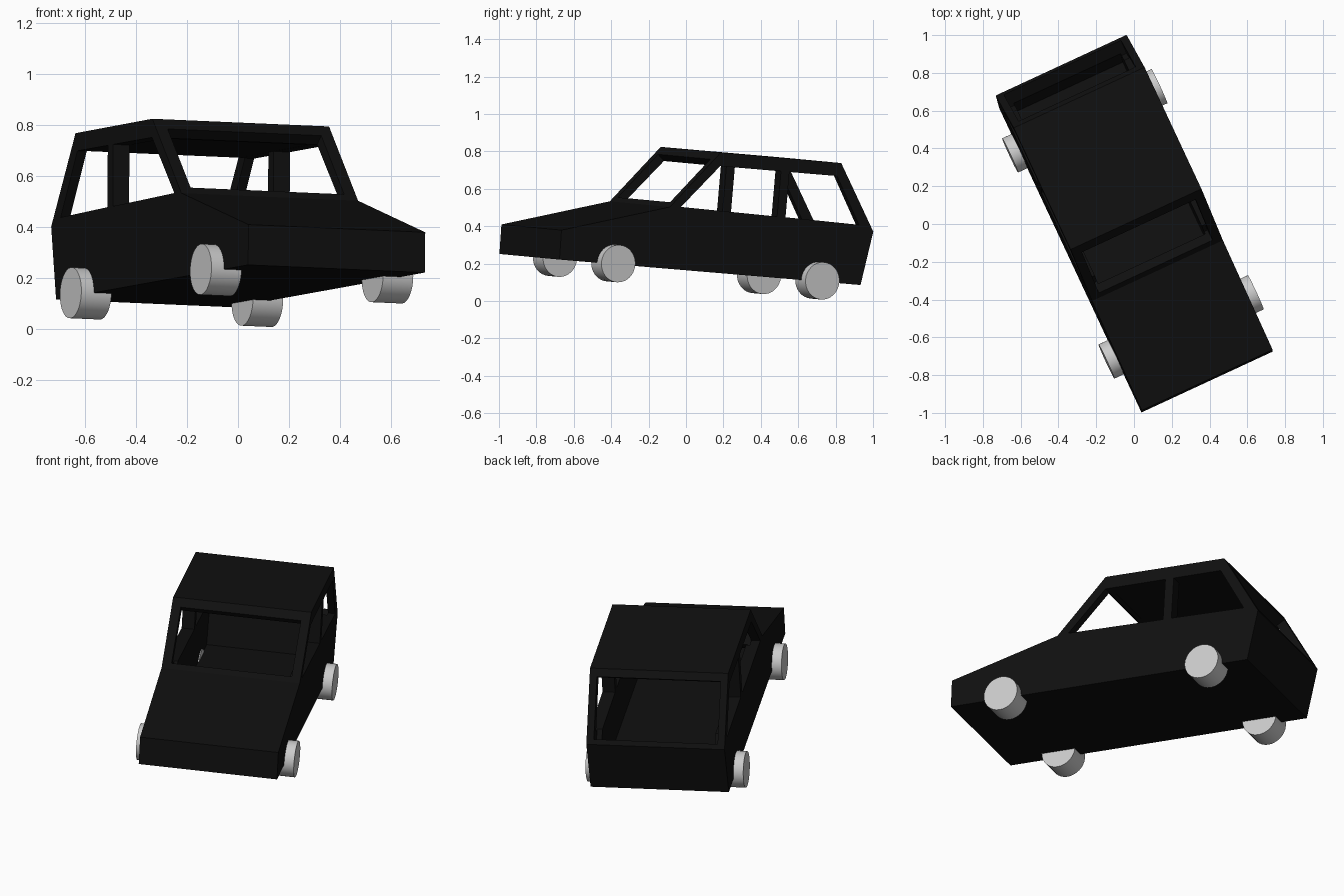
import bpy, bmesh
from mathutils import Vector, Matrix

if "Cube" in bpy.data.objects:
    bpy.data.objects.remove(bpy.data.objects["Cube"])

# The whole car is yawed, with a slight nose-up pitch and roll
X = Vector((0.9065, 0.4204, -0.0394)).normalized()
Z = X.cross(Vector((-0.428, 0.901, -0.076))).normalized()
Y = Z.cross(X)
POSE = Matrix((X, Y, Z)).transposed().to_4x4() @ Matrix.Translation((-0.0115, 0, 0))

HALF = 0.382    # half body width
WALL = 0.07     # wall thickness


def prism(name, profile, x0, x1):
    """Extrude a (y, z) side profile from x0 to x1."""
    bm = bmesh.new()
    face = bm.faces.new([bm.verts.new((x0, y, z)) for y, z in profile])
    new = bmesh.ops.extrude_face_region(bm, geom=[face])["geom"]
    verts = [v for v in new if isinstance(v, bmesh.types.BMVert)]
    bmesh.ops.translate(bm, verts=verts, vec=(x1 - x0, 0, 0))
    bmesh.ops.recalc_face_normals(bm, faces=bm.faces)
    mesh = bpy.data.meshes.new(name)
    bm.to_mesh(mesh)
    bm.free()
    obj = bpy.data.objects.new(name, mesh)
    bpy.context.collection.objects.link(obj)
    return obj


def cut(target, cutter):
    """Apply a boolean difference and drop the cutter."""
    mod = target.modifiers.new("cut", 'BOOLEAN')
    mod.operation = 'DIFFERENCE'
    mod.solver = 'EXACT'
    mod.object = cutter
    bpy.context.view_layer.objects.active = target
    bpy.ops.object.modifier_apply(modifier=mod.name)
    bpy.data.objects.remove(cutter)


def slab(a, b, t0, t1, depth):
    """Profile of a slot through the sloped edge a-b, between t0 and t1."""
    a, b = Vector(a), Vector(b)
    d = (b - a).normalized()
    n = Vector((d.y, -d.x))            # points into the cabin for a->b clockwise
    p, q = a.lerp(b, t0), a.lerp(b, t1)
    return [p - n * 0.05, q - n * 0.05, q + n * depth, p + n * depth]


# Body shell: side profile, hollowed out
hood, roof_front = (-0.315, 0.495), (-0.043, 0.808)
roof_back, tail = (0.67, 0.806), (0.893, 0.455)
body = prism("car_body", [(-0.937, 0.165), (-0.94, 0.323), hood, roof_front,
                          roof_back, tail, (0.845, 0.165)], -HALF, HALF)
cut(body, prism("cavity", [(-0.87, 0.23), (-0.87, 0.272), (-0.283, 0.433), (-0.011, 0.736),
                           (0.632, 0.735), (0.818, 0.45), (0.787, 0.23)],
                WALL - HALF, HALF - WALL))

# Side windows, front and rear of the middle pillar, through both sides
cut(body, prism("front_side_windows", [(-0.25, 0.50), (-0.04, 0.735), (0.32, 0.735), (0.32, 0.492)], -1, 1))
cut(body, prism("rear_side_windows", [(0.37, 0.492), (0.37, 0.735), (0.652, 0.735), (0.805, 0.485)], -1, 1))

# Windscreen and rear window openings
cut(body, prism("windscreen", slab(hood, roof_front, 0.08, 0.87, 0.085), -0.332, 0.332))
cut(body, prism("rear_window", slab(roof_back, tail, 0.11, 0.93, 0.085), -0.342, 0.342))

black = bpy.data.materials.new("black_paint")
black.diffuse_color = (0.005, 0.005, 0.005, 1)
black.use_nodes = True
black.node_tree.nodes["Principled BSDF"].inputs["Base Color"].default_value = black.diffuse_color
body.data.materials.append(black)
body.data.transform(POSE)

# Wheels
for side, sx in (("left", -1), ("right", 1)):
    for end, y in (("front", -0.614), ("rear", 0.594)):
        bpy.ops.mesh.primitive_cylinder_add(vertices=32, radius=0.1, depth=0.13)
        wheel = bpy.context.object
        wheel.name = f"{end}_{side}_wheel"
        wheel.data.transform(POSE @ Matrix.Translation((sx * 0.371, y, 0.17))
                             @ Matrix.Rotation(1.5707963, 4, 'Y'))
        bpy.ops.object.shade_smooth_by_angle()
